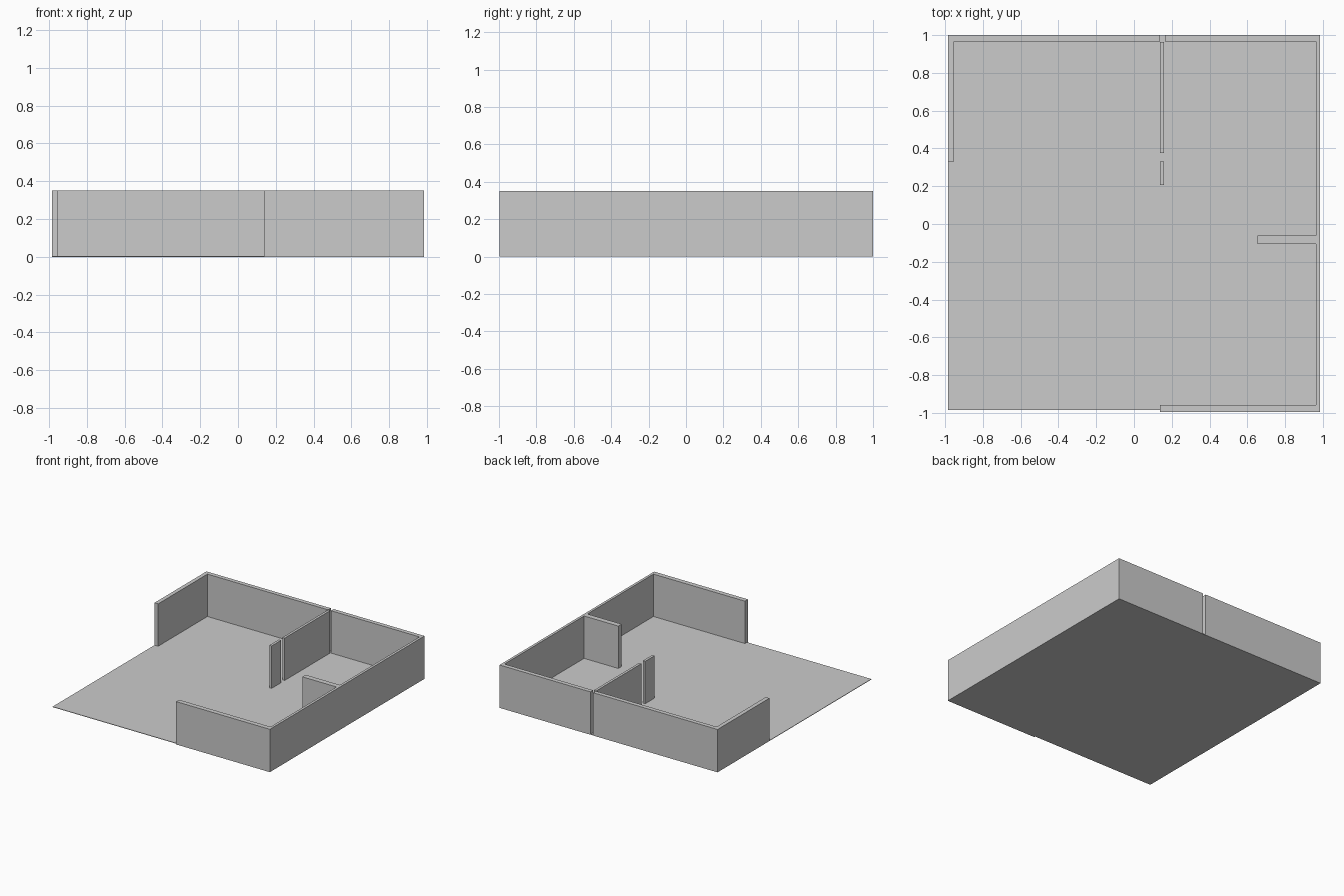
import bpy, bmesh

if "Cube" in bpy.data.objects:
    bpy.data.objects.remove(bpy.data.objects["Cube"])

HEIGHT = 0.35


def extrude_outline(name, outline, height):
    """Make a solid by raising a flat plan outline from z = 0."""
    bm = bmesh.new()
    base = bm.faces.new([bm.verts.new((x, y, 0)) for x, y in outline])
    top = bmesh.ops.extrude_face_region(bm, geom=[base], use_keep_orig=True)
    verts = [v for v in top["geom"] if isinstance(v, bmesh.types.BMVert)]
    bmesh.ops.translate(bm, verts=verts, vec=(0, 0, height))
    bmesh.ops.recalc_face_normals(bm, faces=bm.faces)
    mesh = bpy.data.meshes.new(name)
    bm.to_mesh(mesh)
    bm.free()
    obj = bpy.data.objects.new(name, mesh)
    bpy.context.collection.objects.link(obj)
    return obj


def rect(x0, x1, y0, y1):
    return [(x0, y0), (x1, y0), (x1, y1), (x0, y1)]


# Thin floor slab
extrude_outline("floor", rect(-0.985, 0.985, -0.985, 0.998), 0.004)

# L-shaped wall around the back left corner
extrude_outline("back_left_wall", [
    (-0.985, 0.33), (-0.952, 0.33), (-0.952, 0.965),
    (0.138, 0.965), (0.138, 1.0), (-0.985, 1.0)], HEIGHT)

# Wall along the back right, right side and front, with a short inner spur
extrude_outline("right_wall", [
    (0.164, 1.0), (0.164, 0.965), (0.964, 0.965),
    (0.964, -0.062), (0.655, -0.062), (0.655, -0.105), (0.964, -0.105),
    (0.964, -0.957), (0.138, -0.957), (0.138, -0.996),
    (0.985, -0.996), (0.985, 1.0)], HEIGHT)

# Inner partition, split by a narrow gap
extrude_outline("partition_long", rect(0.138, 0.159, 0.376, 0.963), HEIGHT)
extrude_outline("partition_short", rect(0.138, 0.159, 0.207, 0.33), HEIGHT)
